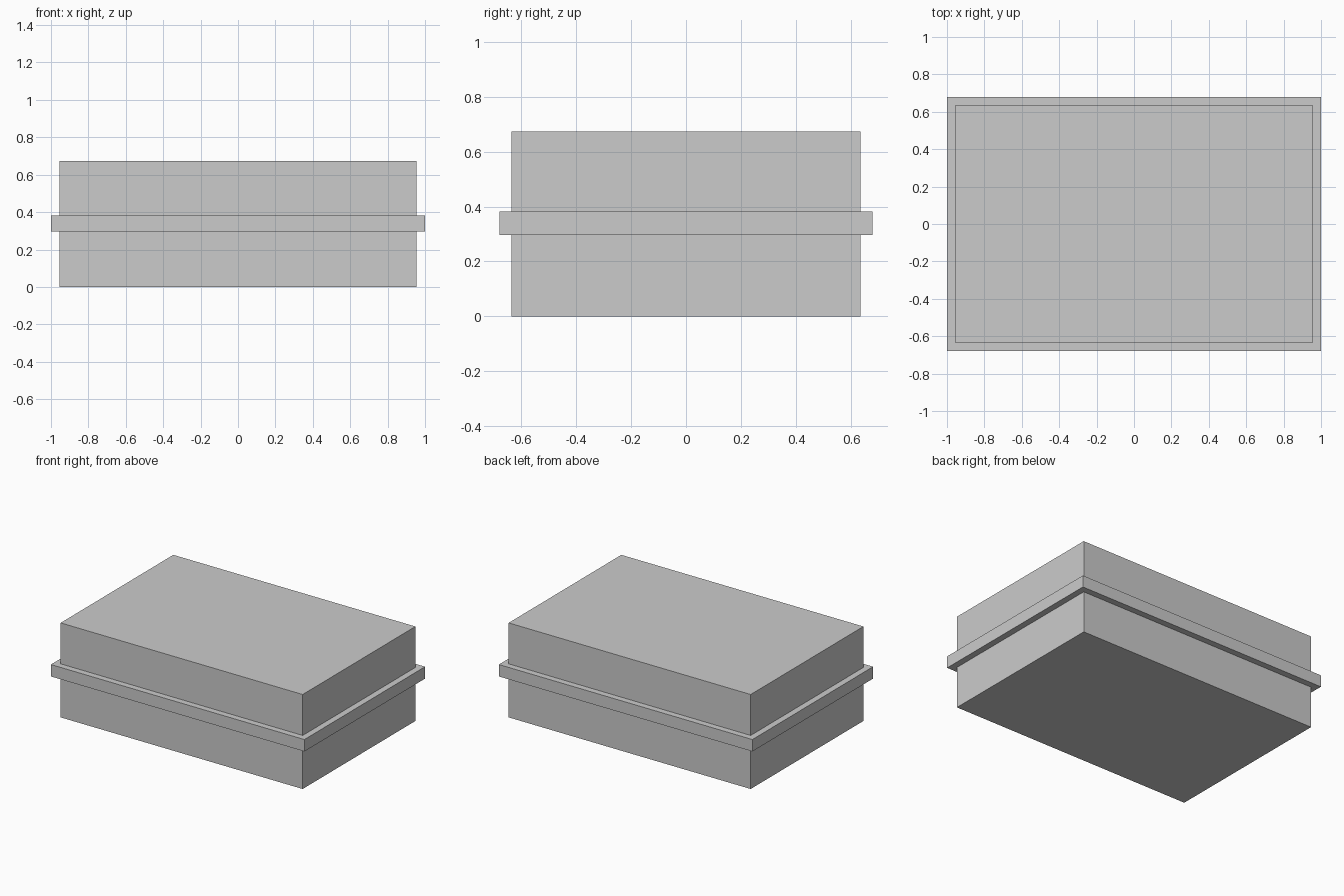
import bpy

if "Cube" in bpy.data.objects:
    bpy.data.objects.remove(bpy.data.objects["Cube"])


def box(name, half_x, half_y, z0, z1):
    """Axis-aligned box centred on x and y, spanning z0 to z1."""
    bpy.ops.mesh.primitive_cube_add(size=1, location=(0, 0, (z0 + z1) / 2))
    obj = bpy.context.object
    obj.name = name
    obj.scale = (2 * half_x, 2 * half_y, z1 - z0)
    bpy.ops.object.transform_apply(location=False, rotation=False, scale=True)
    return obj


# Main case body
box("case_body", 0.955, 0.635, 0.0, 0.674)

# Projecting band around the middle
box("middle_band", 1.0, 0.68, 0.297, 0.382)
